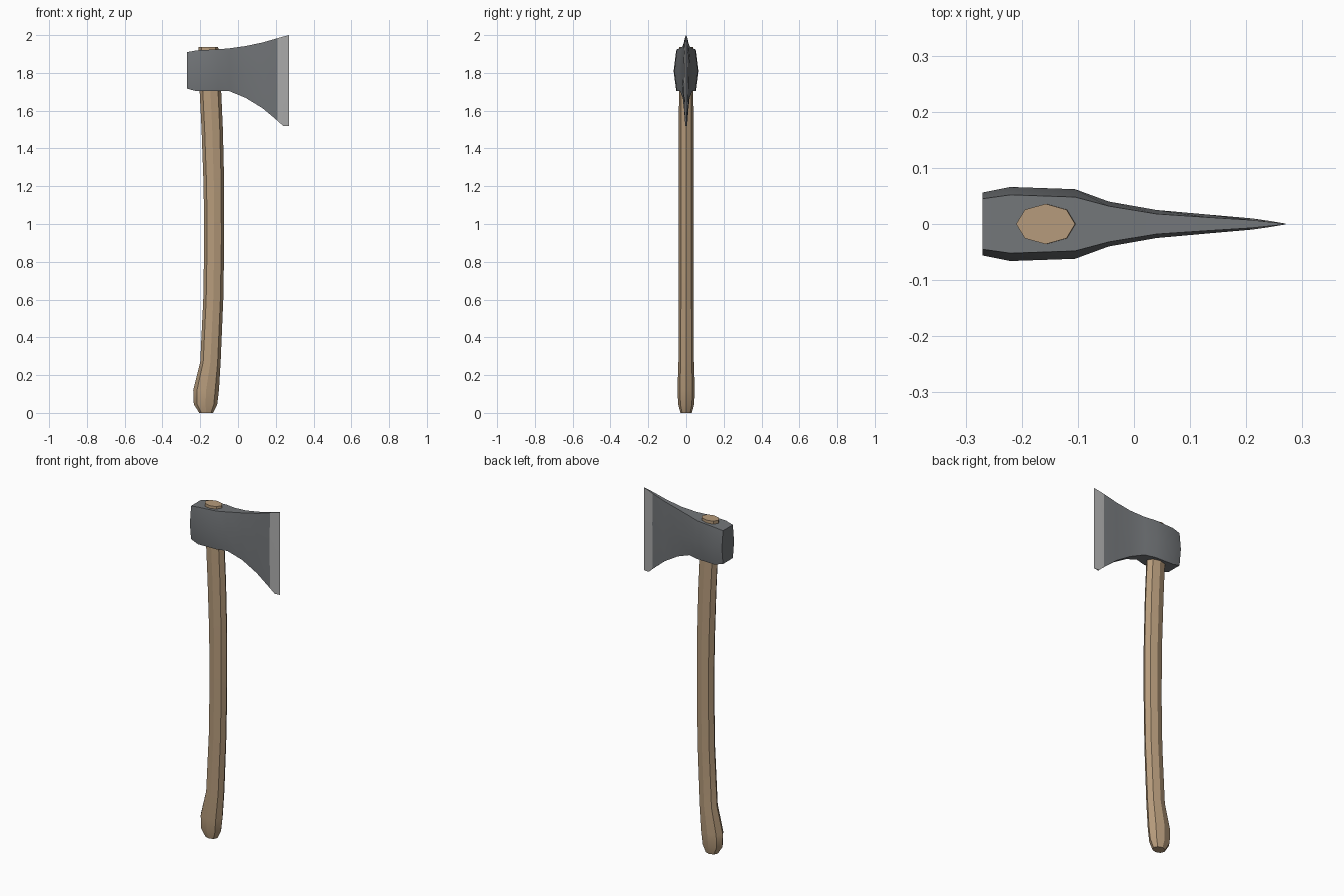
import bpy, bmesh, math

if "Cube" in bpy.data.objects:
    bpy.data.objects.remove(bpy.data.objects["Cube"])


def material(name, rgb):
    m = bpy.data.materials.new(name)
    m.diffuse_color = (*rgb, 1)
    m.use_nodes = True
    m.node_tree.nodes["Principled BSDF"].inputs["Base Color"].default_value = m.diffuse_color
    return m


def loft(name, rings, mats):
    """Skin closed rings of equal length, capping both ends."""
    bm = bmesh.new()
    loops = [[bm.verts.new(p) for p in ring] for ring in rings]
    n = len(loops[0])
    for a, b in zip(loops, loops[1:]):
        for i in range(n):
            j = (i + 1) % n
            bm.faces.new((a[i], a[j], b[j], b[i]))
    bm.faces.new(loops[0])
    bm.faces.new(loops[-1])
    bmesh.ops.recalc_face_normals(bm, faces=bm.faces)
    me = bpy.data.meshes.new(name)
    bm.to_mesh(me)
    bm.free()
    ob = bpy.data.objects.new(name, me)
    bpy.context.collection.objects.link(ob)
    for m in mats:
        me.materials.append(m)
    bpy.ops.object.select_all(action='DESELECT')
    ob.select_set(True)
    bpy.context.view_layer.objects.active = ob
    bpy.ops.object.shade_smooth_by_angle(angle=math.radians(30))
    return ob


wood = material("wood", (0.47, 0.33, 0.20))
steel = material("steel", (0.17, 0.18, 0.19))
honed = material("honed_steel", (0.42, 0.42, 0.42))

# Handle: octagonal sections (z, back x, front x, half thickness)
sections = [
    (0.00, -0.205, -0.132, 0.030), (0.045, -0.234, -0.110, 0.042),
    (0.12, -0.237, -0.101, 0.046), (0.27, -0.200, -0.092, 0.041),
    (0.60, -0.184, -0.078, 0.039), (0.90, -0.179, -0.073, 0.039),
    (1.20, -0.182, -0.073, 0.039), (1.50, -0.193, -0.080, 0.039),
    (1.70, -0.203, -0.089, 0.038), (1.938, -0.210, -0.105, 0.036),
]
rings = []
for z, x0, x1, h in sections:
    rings.append([((x0 + x1) / 2 + (x1 - x0) / 2 * math.cos(math.tau * k / 8),
                   h * math.sin(math.tau * k / 8), z) for k in range(8)])
loft("handle", rings, [wood])

# Axe head: six-sided sections (x, bottom z, top z, half width at rim, at middle)
sections = [
    (-0.27, 1.717, 1.910, 0.045, 0.056), (-0.22, 1.703, 1.919, 0.052, 0.066),
    (-0.105, 1.703, 1.925, 0.048, 0.062), (-0.045, 1.703, 1.930, 0.032, 0.040),
    (0.04, 1.668, 1.942, 0.018, 0.025), (0.13, 1.613, 1.961, 0.012, 0.017),
    (0.21, 1.546, 1.984, 0.007, 0.010), (0.238, 1.520, 1.992, 0.004, 0.006),
    (0.27, 1.520, 2.000, 0.0006, 0.0008),
]
rings = []
for x, lo, hi, rim, mid in sections:
    # middle ridge stays level along the cheeks
    side = [(rim, lo), (mid, 1.81), (rim, hi)]
    rings.append([(x, y, z) for y, z in side] + [(x, -y, z) for y, z in reversed(side)])
head = loft("axe_head", rings, [steel, honed])

# Lighter honed cutting edge
for f in head.data.polygons:
    if f.center.x > 0.21 and abs(f.normal.z) < 0.5:
        f.material_index = 1
